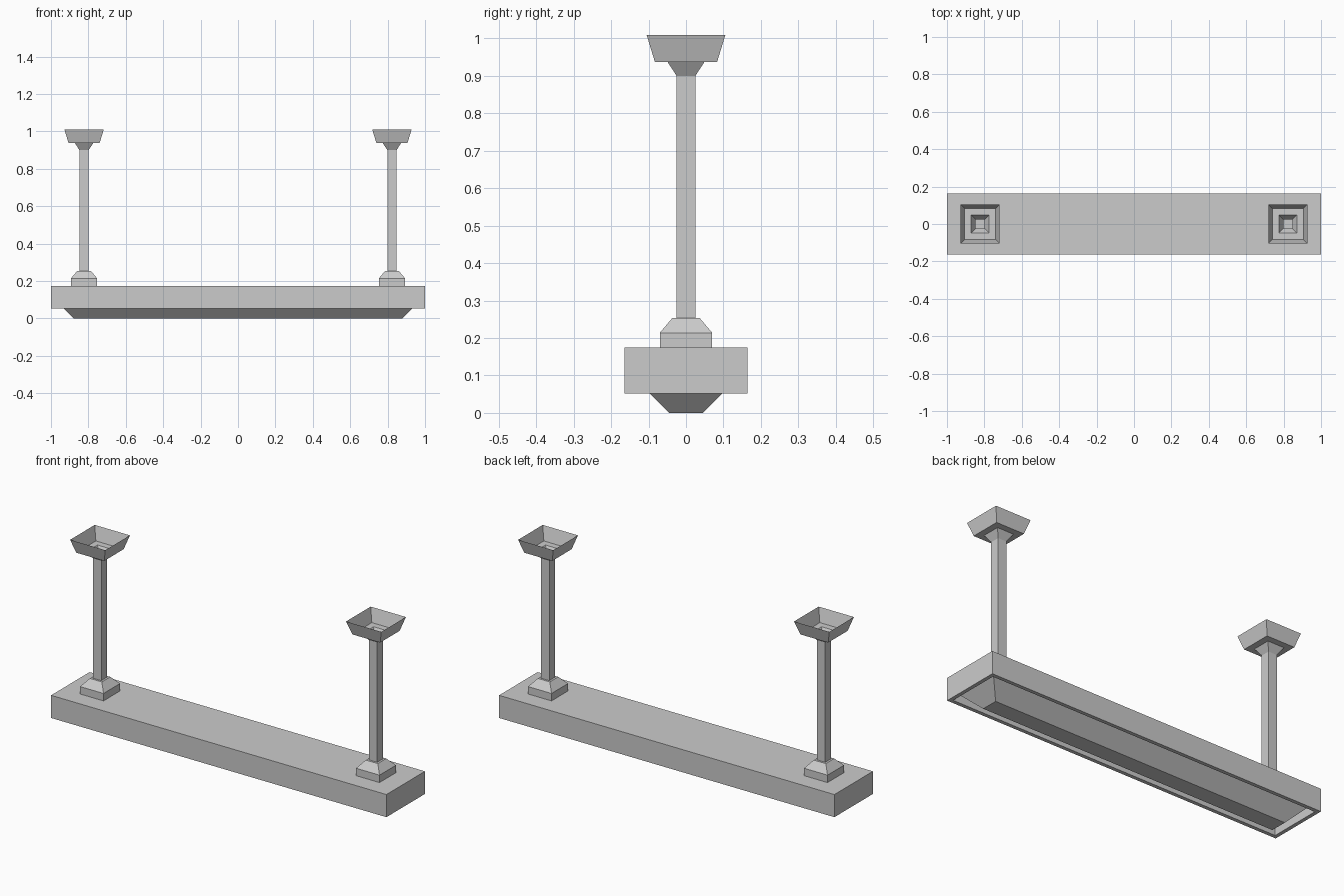
import bpy
import bmesh

cube = bpy.data.objects.get("Cube")
if cube:
    bpy.data.objects.remove(cube, do_unlink=True)

GREY = (0.6, 0.6, 0.6, 1.0)
paint = bpy.data.materials.new("light grey")
paint.use_nodes = True
paint.diffuse_color = GREY
paint.node_tree.nodes["Principled BSDF"].inputs["Base Color"].default_value = GREY


def loft(name, rings, x=0.0, cap_first=False, cap_last=False):
    """Join rectangular rings (half width, half depth, height), top side first or last."""
    bm = bmesh.new()
    loops = []
    for hx, hy, z in rings:
        corners = ((-hx, -hy), (hx, -hy), (hx, hy), (-hx, hy))
        loops.append([bm.verts.new((cx, cy, z)) for cx, cy in corners])
    for a, b in zip(loops, loops[1:]):
        for i in range(4):
            j = (i + 1) % 4
            bm.faces.new((a[i], a[j], b[j], b[i]))
    if cap_first:
        bm.faces.new(loops[0][::-1])
    if cap_last:
        bm.faces.new(loops[-1])
    mesh = bpy.data.meshes.new(name)
    bm.to_mesh(mesh)
    bm.free()
    mesh.materials.append(paint)
    obj = bpy.data.objects.new(name, mesh)
    obj.location.x = x
    bpy.context.collection.objects.link(obj)
    return obj


# Housing: box with a thin rim around a recess in the underside
TOP, RIM, RECESS = 0.174, 0.052, 0.10
loft("housing", [(0.98, 0.144, RECESS), (0.98, 0.144, RIM),
                 (1, 0.164, RIM), (1, 0.164, TOP)], cap_last=True)

# Tapered light cover hanging out of the recess
loft("light_cover", [(0.88, 0.045, 0), (0.98, 0.144, RECESS)], cap_first=True)

# Hanging posts: stepped foot, square tube, flared neck and open ceiling cup
foot = [(0.07, TOP), (0.07, 0.214), (0.036, 0.254), (0.025, 0.254)]
tube = [(0.025, 0.254), (0.025, 0.90)]
cup = [(0.025, 0.90), (0.049, 0.937), (0.083, 0.937), (0.105, 1.009)]
for side, x in (("left", 0.823), ("right", -0.823)):
    for part, profile in (("post_foot", foot), ("post_tube", tube), ("ceiling_cup", cup)):
        loft(f"{part}_{side}", [(r, r, z) for r, z in profile], x)
